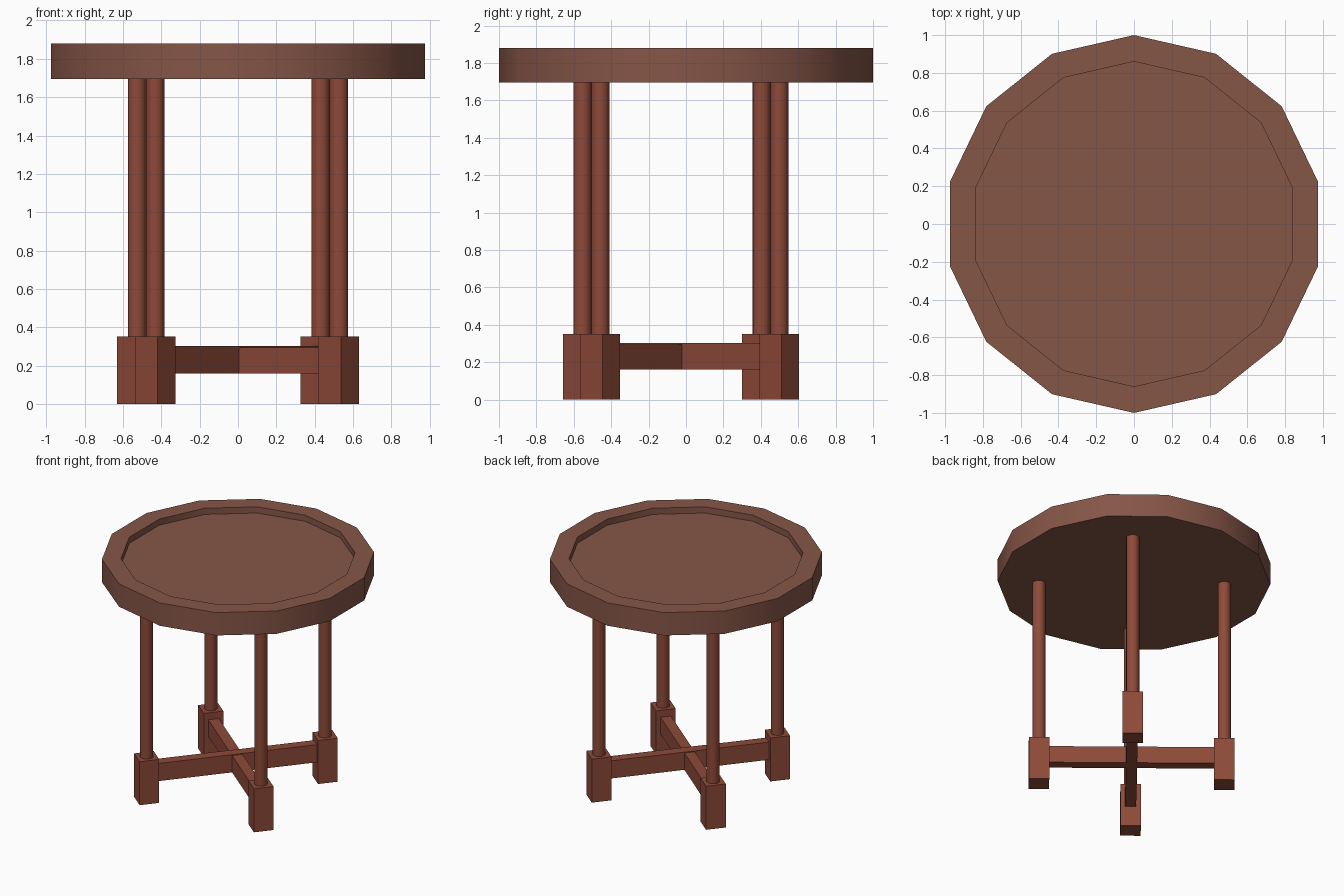
import bpy, bmesh, math
from mathutils import Matrix, Vector

if "Cube" in bpy.data.objects:
    bpy.data.objects.remove(bpy.data.objects["Cube"])


def material(name, rgb):
    m = bpy.data.materials.new(name)
    m.diffuse_color = (*rgb, 1)
    m.use_nodes = True
    m.node_tree.nodes["Principled BSDF"].inputs["Base Color"].default_value = m.diffuse_color
    return m


TOP_WOOD = material("brown top wood", (0.238, 0.092, 0.064))
LEG_WOOD = material("red leg wood", (0.270, 0.068, 0.041))


def finish(bm, name, mat, smooth=False):
    bmesh.ops.recalc_face_normals(bm, faces=bm.faces)
    me = bpy.data.meshes.new(name)
    bm.to_mesh(me)
    bm.free()
    me.materials.append(mat)
    if smooth:
        for p in me.polygons:
            p.use_smooth = True
        me.set_sharp_from_angle(angle=math.radians(35))
    ob = bpy.data.objects.new(name, me)
    bpy.context.collection.objects.link(ob)
    return ob


def box(name, size, loc, angle):
    bm = bmesh.new()
    bmesh.ops.create_cube(bm, size=1)
    bmesh.ops.scale(bm, vec=size, verts=bm.verts)
    ob = finish(bm, name, LEG_WOOD)
    ob.location = loc
    ob.rotation_euler.z = angle


# Fourteen-sided tabletop with a raised rim around a recessed floor
bm = bmesh.new()
SIDES = 14
profile = [(1.0, 1.695), (1.0, 1.88), (0.86, 1.88), (0.86, 1.83)]
rings = []
for r, z in profile:
    rings.append([bm.verts.new((r * math.sin(2 * math.pi * i / SIDES),
                                r * math.cos(2 * math.pi * i / SIDES), z))
                  for i in range(SIDES)])
for a, b in zip(rings, rings[1:]):
    for i in range(SIDES):
        j = (i + 1) % SIDES
        bm.faces.new((a[i], a[j], b[j], b[i]))
bm.faces.new(rings[0])
bm.faces.new(rings[-1])
finish(bm, "tabletop", TOP_WOOD, smooth=True)

# Four round legs in square feet, on a turned cross
CENTRE = Vector((0, -0.027, 0))
RADIUS = 0.68
TURN = math.atan2(-0.43, 0.525)
names = ["front_right", "back_right", "back_left", "front_left"]
for k, label in enumerate(names):
    a = TURN + k * math.pi / 2
    p = CENTRE + RADIUS * Vector((math.cos(a), math.sin(a), 0))
    box(label + "_foot", (0.15, 0.15, 0.352), p + Vector((0, 0, 0.176)), a)
    bm = bmesh.new()
    bmesh.ops.create_cone(bm, cap_ends=True, segments=16, radius1=0.048,
                          radius2=0.048, depth=1.38,
                          matrix=Matrix.Translation((0, 0, 1.02)))
    finish(bm, label + "_leg", LEG_WOOD, smooth=True).location = p

# Crossed stretcher bars, one a touch lower than the other
for k, (label, top) in enumerate([("lower", 0.296), ("upper", 0.303)]):
    box(label + "_stretcher", (2 * RADIUS, 0.08, top - 0.16),
        CENTRE + Vector((0, 0, (top + 0.16) / 2)), TURN + k * math.pi / 2)
